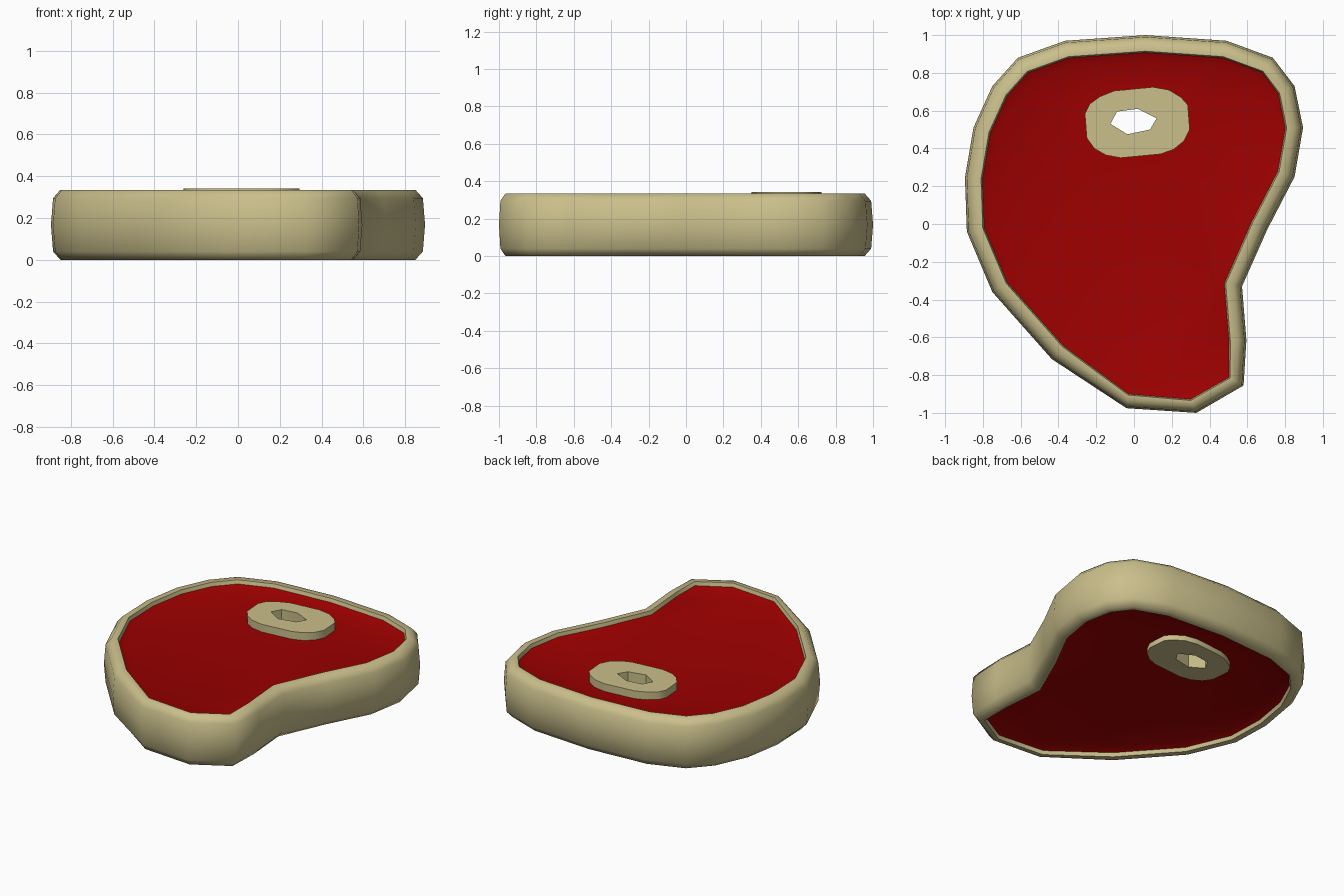
import bpy, bmesh, math
from mathutils import Vector

if "Cube" in bpy.data.objects:
    bpy.data.objects.remove(bpy.data.objects["Cube"])

# Counter-clockwise outlines, seen from the top
STEAK = [(0.06, 1.0), (-0.365, 0.97), (-0.615, 0.88), (-0.75, 0.73), (-0.85, 0.51),
         (-0.895, 0.245), (-0.885, -0.04), (-0.75, -0.36), (-0.435, -0.715), (-0.04, -0.975),
         (0.33, -1.0), (0.58, -0.855), (0.595, -0.615), (0.572, -0.33), (0.705, -0.03),
         (0.85, 0.25), (0.895, 0.51), (0.85, 0.73), (0.735, 0.88), (0.49, 0.97)]
BONE = [(0.10, 0.725), (-0.105, 0.705), (-0.18, 0.675), (-0.235, 0.635), (-0.26, 0.585),
        (-0.25, 0.455), (-0.21, 0.40), (-0.15, 0.365), (-0.07, 0.35), (0.14, 0.37),
        (0.21, 0.395), (0.265, 0.44), (0.295, 0.50), (0.285, 0.63), (0.25, 0.67), (0.185, 0.71)]
HOLE = [(0.02, 0.61), (-0.09, 0.595), (-0.125, 0.53), (-0.035, 0.475), (0.085, 0.50), (0.12, 0.56)]
# The rim gets a little thinner at the narrow tip
TIP = {9: (-0.02, -0.015), 10: (-0.01, -0.022), 11: (0.012, -0.012)}


def inset(points, d):
    """Move every edge of a counter-clockwise outline inward by d."""
    pts = [Vector(p) for p in points]
    out = []
    for i, p in enumerate(pts):
        e1 = (p - pts[i - 1]).normalized()
        e2 = (pts[(i + 1) % len(pts)] - p).normalized()
        n1, n2 = Vector((-e1.y, e1.x)), Vector((-e2.y, e2.x))
        q = p + (n1 + n2) * d / (1 + n1.dot(n2))
        out.append(q + Vector(TIP.get(i, (0, 0))) * min(d / 0.09, 1))
    return out


def ring(bm, points, z):
    return [bm.verts.new((p[0], p[1], z)) for p in points]


def bridge(bm, a, b):
    n = len(a)
    for i in range(n):
        j = (i + 1) % n
        bm.faces.new((a[i], a[j], b[j], b[i]))


def fill_between(bm, outer, inner, up):
    """Flat face with a hole in it."""
    edges = []
    for loop in (outer, inner):
        for i in range(len(loop)):
            pair = (loop[i - 1], loop[i])
            edges.append(bm.edges.get(pair) or bm.edges.new(pair))
    res = bmesh.ops.triangle_fill(bm, use_beauty=True, edges=edges, normal=(0, 0, up))
    for f in res["geom"]:
        if isinstance(f, bmesh.types.BMFace):
            f.normal_update()
            if f.normal.z * up < 0:
                f.normal_flip()


def finish(bm, name, color, sharp_angle):
    """Smooth shading, with edges sharper than sharp_angle kept crisp."""
    bm.normal_update()
    for f in bm.faces:
        f.smooth = True
    for e in bm.edges:
        e.smooth = e.calc_face_angle(0) < math.radians(sharp_angle)
    me = bpy.data.meshes.new(name)
    bm.to_mesh(me)
    bm.free()
    mat = bpy.data.materials.new(name + "_colour")
    mat.diffuse_color = (*color, 1)
    mat.use_nodes = True
    mat.node_tree.nodes["Principled BSDF"].inputs["Base Color"].default_value = mat.diffuse_color
    me.materials.append(mat)
    ob = bpy.data.objects.new(name, me)
    bpy.context.collection.objects.link(ob)


H = 0.335
LIP = 0.025      # depth of the rim's inner wall
FLOOR = 0.045    # depth of the meat below the rim
FAT = (0.59, 0.52, 0.26)

# Fat rim: rounded band swept around the outline, with a short inner wall
bm = bmesh.new()
profile = [(0.092, LIP), (0.085, 0), (0.045, 0), (0.01, 0.04), (0, H / 2),
           (0.01, H - 0.04), (0.045, H), (0.085, H), (0.092, H - LIP)]
rings = [ring(bm, inset(STEAK, d), z) for d, z in profile]
for a, b in zip(rings, rings[1:]):
    bridge(bm, a, b)
finish(bm, "fat_rim", FAT, 60)

# Meat: dished floor on both sides, open where the bone passes through
bm = bmesh.new()
for rim_z, floor_z, up in ((H - LIP, H - FLOOR, 1), (LIP, FLOOR, -1)):
    top = ring(bm, inset(STEAK, 0.092), rim_z)
    floor = ring(bm, inset(STEAK, 0.14), floor_z)
    bridge(bm, top, floor) if up > 0 else bridge(bm, floor, top)
    fill_between(bm, floor, ring(bm, BONE, floor_z), up)
finish(bm, "meat", (0.34, 0.0, 0.0), 60)

# Bone: tube with a six-sided marrow hole
bm = bmesh.new()
lo, hi = 0.01, 0.342
bo, to = ring(bm, BONE, lo), ring(bm, BONE, hi)
bi, ti = ring(bm, HOLE, lo), ring(bm, HOLE, hi)
bridge(bm, bo, to)
bridge(bm, ti, bi)
fill_between(bm, to, ti, 1)
fill_between(bm, bo, bi, -1)
bmesh.ops.recalc_face_normals(bm, faces=bm.faces)
finish(bm, "bone", FAT, 40)
